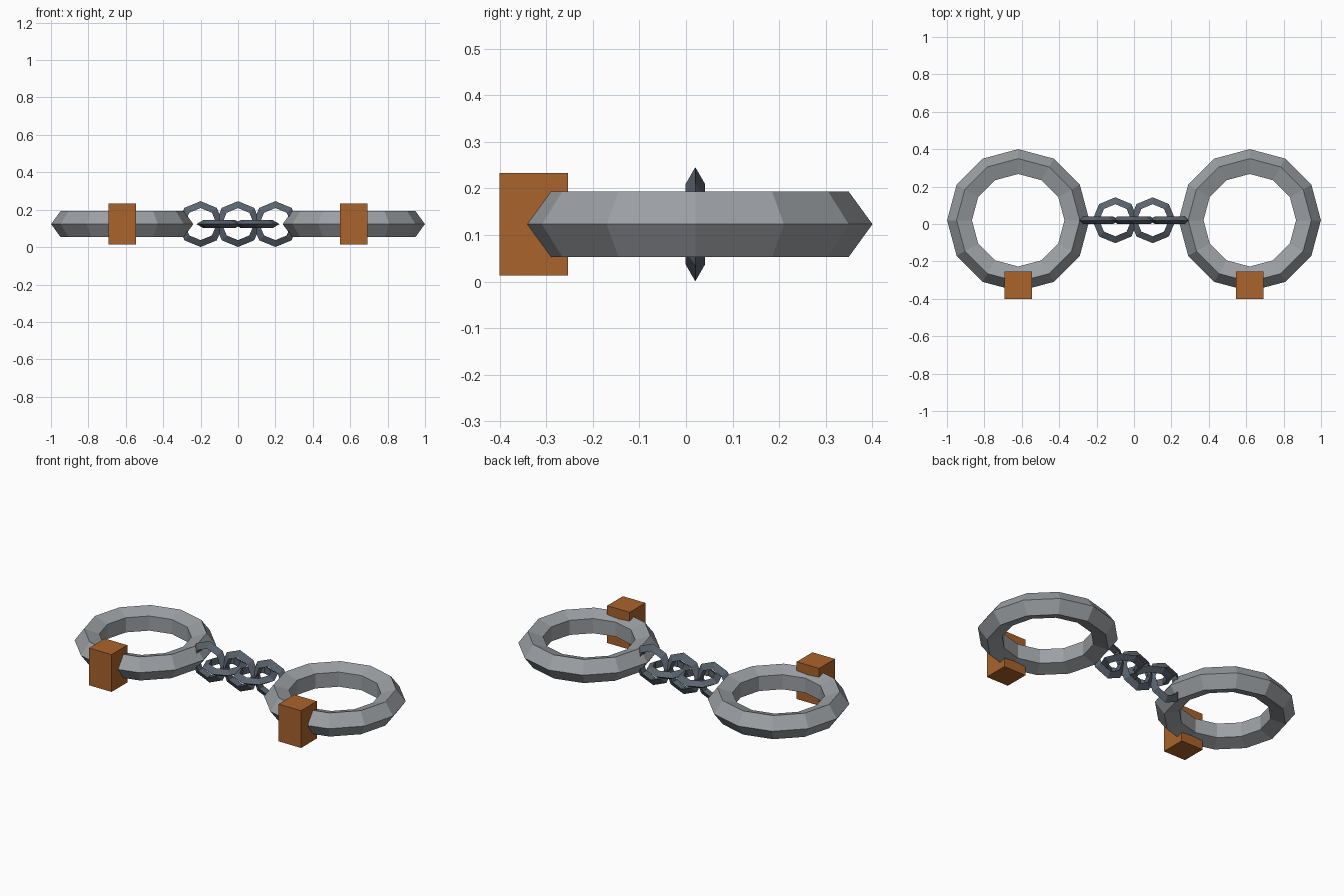
import bpy
from math import pi

if "Cube" in bpy.data.objects:
    bpy.data.objects.remove(bpy.data.objects["Cube"])

ZC, YC = 0.123, 0.02      # common chain axis
CUFF_X = 0.619


def material(name, rgb):
    m = bpy.data.materials.new(name)
    m.diffuse_color = (*rgb, 1)
    m.use_nodes = True
    m.node_tree.nodes["Principled BSDF"].inputs["Base Color"].default_value = m.diffuse_color
    return m


steel = material("steel", (0.33, 0.35, 0.37))
dark_steel = material("dark_steel", (0.105, 0.13, 0.16))
rust = material("rust", (0.40, 0.125, 0.025))


def ring(name, x, major, minor, sides, section, mat, upright=False):
    bpy.ops.mesh.primitive_torus_add(
        location=(x, YC, ZC), rotation=(pi / 2 if upright else 0, 0, 0),
        major_radius=major, minor_radius=minor,
        major_segments=sides, minor_segments=section)
    ob = bpy.context.object
    ob.name = name
    ob.data.materials.append(mat)
    ob.data.shade_flat()


# Cuffs with their lock blocks
for side, s in (("left", -1), ("right", 1)):
    ring(f"{side}_cuff", s * CUFF_X, 0.3068, 0.0735, 12, 5, steel)
    bpy.ops.mesh.primitive_cube_add(size=1, location=(s * CUFF_X, -0.327, ZC))
    lock = bpy.context.object
    lock.name = f"{side}_lock"
    lock.scale = (0.147, 0.147, 0.22)
    lock.data.materials.append(rust)

# Chain: alternating upright and flat triangular-section links
for i in range(5):
    ring(f"chain_link_{i + 1}", (i - 2) * 0.1, 0.098, 0.0245, 8, 3,
         dark_steel, upright=(i % 2 == 0))
